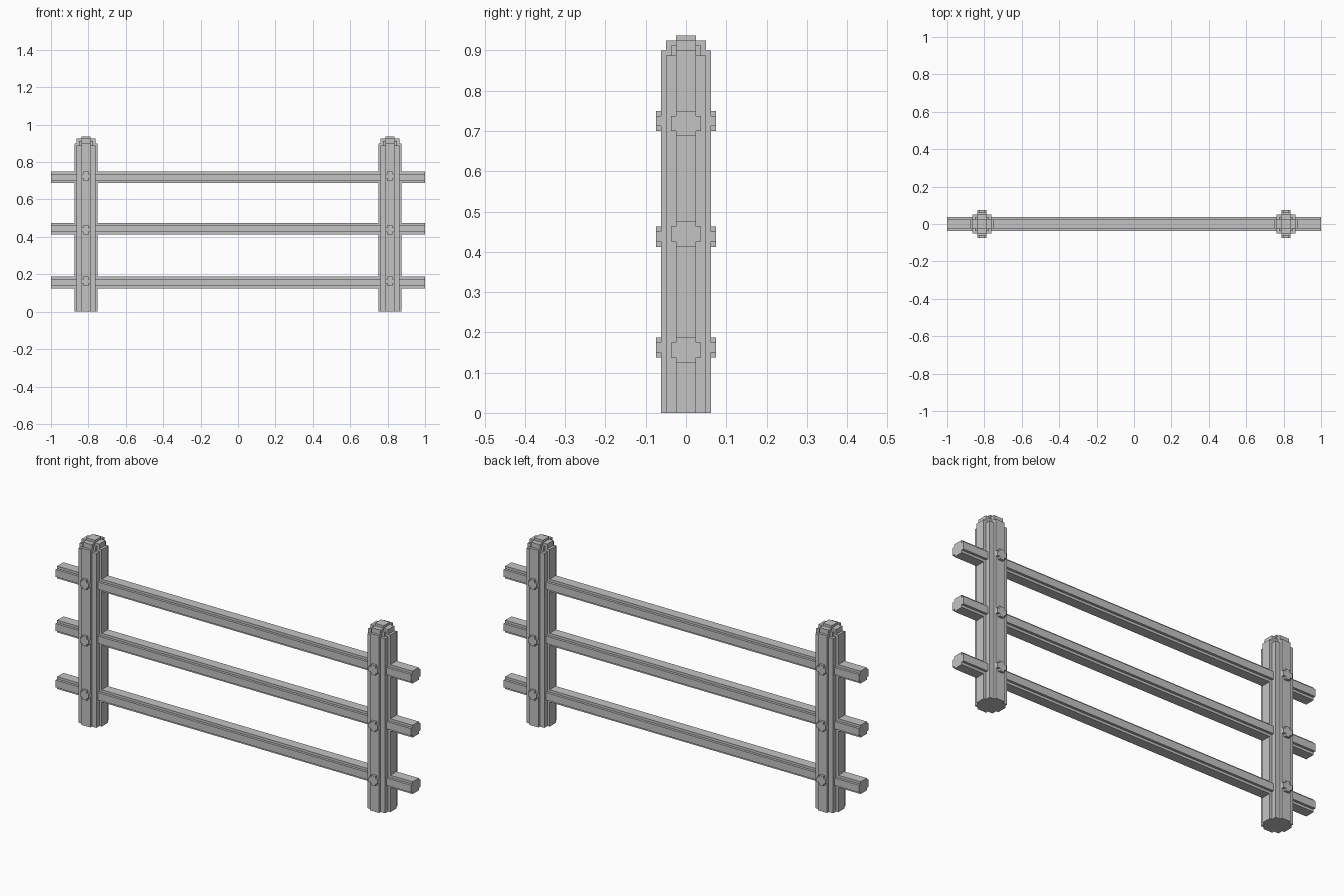
import bpy
import bmesh
from mathutils import Vector

cube = bpy.data.objects.get("Cube")
if cube:
    bpy.data.objects.remove(cube)

U = 0.0125  # size of one block step

grey = bpy.data.materials.new("light_grey")
grey.use_nodes = True
colour = (0.55, 0.55, 0.55, 1)
grey.diffuse_color = colour
grey.node_tree.nodes["Principled BSDF"].inputs["Base Color"].default_value = colour


def stepped_outline(rects):
    """Closed outline of centred rectangles given as half sizes, widest first."""
    quarter = []
    for i, (a, b) in enumerate(rects):
        if i:
            quarter.append((a, rects[i - 1][1]))
        quarter.append((a, b))
    back = quarter[::-1]
    return (quarter + [(-a, b) for a, b in back]
            + [(-a, -b) for a, b in quarter] + [(a, -b) for a, b in back])


def add_prism(bm, rects, start, end, axis):
    """Extrude a stepped outline along an axis, in block steps."""
    place = {"x": lambda a, b, t: (t, a, b),
             "y": lambda a, b, t: (a, t, b),
             "z": lambda a, b, t: (a, b, t)}[axis]
    outline = stepped_outline(rects)
    rings = [[bm.verts.new(Vector(place(a, b, t)) * U) for a, b in outline]
             for t in (start, end)]
    bm.faces.new(rings[0])
    bm.faces.new(rings[1])
    for i in range(len(outline)):
        j = (i + 1) % len(outline)
        bm.faces.new((rings[0][i], rings[0][j], rings[1][j], rings[1][i]))


def make_part(name, layers, axis, location):
    bm = bmesh.new()
    for rects, start, end in layers:
        add_prism(bm, rects, start, end, axis)
    bmesh.ops.recalc_face_normals(bm, faces=bm.faces)
    mesh = bpy.data.meshes.new(name)
    bm.to_mesh(mesh)
    bm.free()
    mesh.materials.append(grey)
    obj = bpy.data.objects.new(name, mesh)
    obj.location = Vector(location) * U
    bpy.context.collection.objects.link(obj)


# Post: stepped round trunk with a domed, notched top
post_layers = [
    ([(5, 2), (4, 4), (2, 5)], 0, 71),
    ([(5, 2), (3, 3), (2, 5)], 71, 72),
    ([(4, 2), (3, 3), (2, 4)], 72, 73),
    ([(4, 2), (2, 4)], 73, 74),
    ([(2, 2)], 74, 75),
]
rail_layers = [([(3, 1.5), (2, 2.5)], -80, 80)]
peg_layers = [([(2, 1), (1, 2)], -6, 6)]
rail_bottoms = {"lower": 10, "middle": 33, "upper": 55}
peg_centres = {"lower": 13, "middle": 35, "upper": 58}

# Posts and the pegs that run through them
for side, x in (("left", 65), ("right", -65)):
    make_part(side + "_post", post_layers, "z", (x, 0, 0))
    for level, z in peg_centres.items():
        make_part(f"{side}_{level}_peg", peg_layers, "y", (x, 0, z))

# Rails
for level, z in rail_bottoms.items():
    make_part(level + "_rail", rail_layers, "x", (0, 0, z + 2.5))
